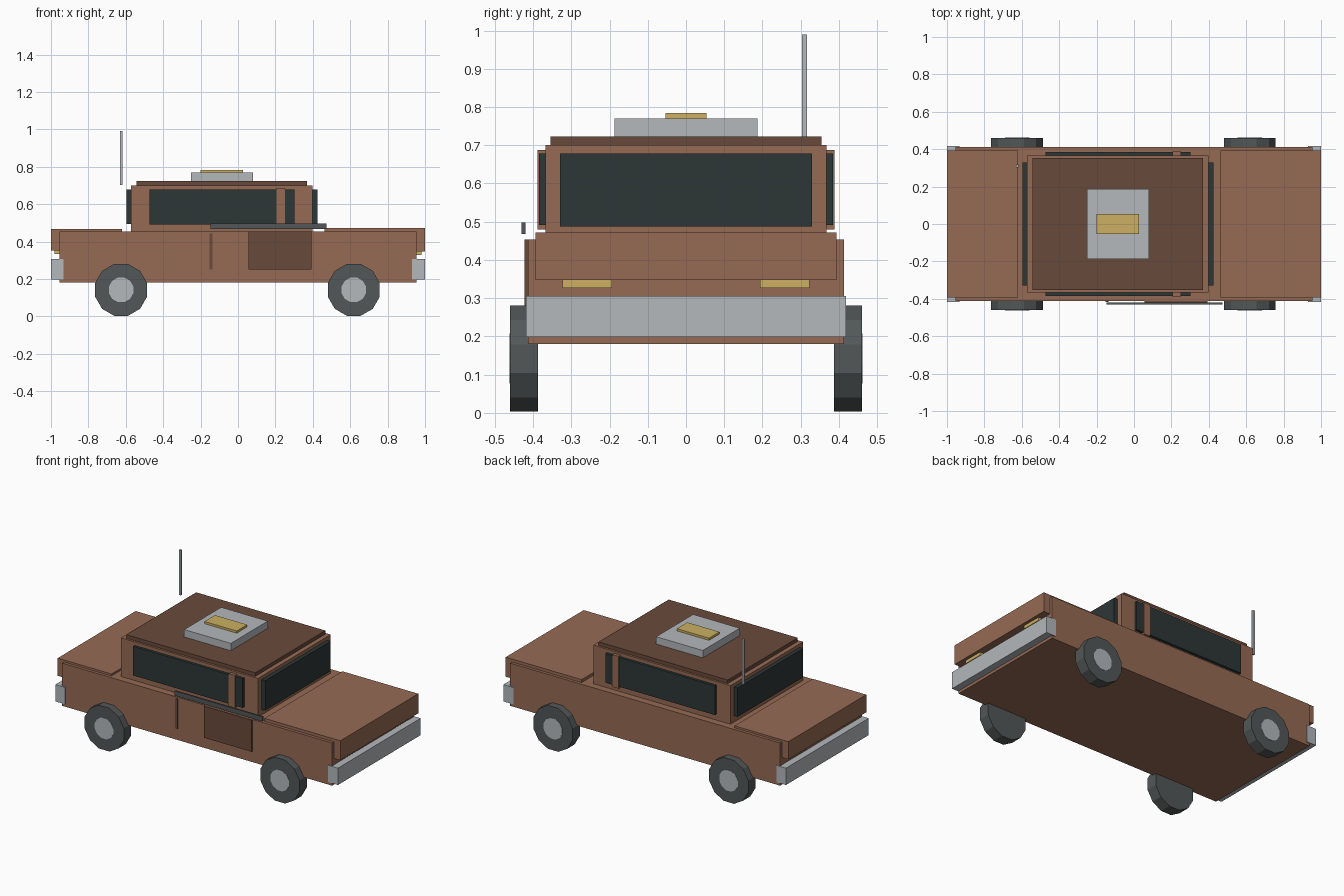
import bpy
import math

cube = bpy.data.objects.get("Cube")
if cube:
    bpy.data.objects.remove(cube, do_unlink=True)


def material(name, *rgb):
    """Flat material from 0-255 display colour."""
    linear = [((c / 255 + 0.055) / 1.055) ** 2.4 for c in rgb] + [1]
    mat = bpy.data.materials.new(name)
    mat.use_nodes = True
    mat.diffuse_color = linear
    mat.node_tree.nodes["Principled BSDF"].inputs["Base Color"].default_value = linear
    return mat


BROWN = material("rust brown", 150, 106, 84)
DARK = material("dark brown", 105, 74, 59)
GLASS = material("dark glass", 45, 54, 54)
SILVER = material("silver", 180, 184, 187)
GOLD = material("gold", 204, 176, 98)
RUBBER = material("rubber grey", 82, 87, 87)


def box(name, mat, x, y, z):
    """Box spanning the given (low, high) ranges."""
    spans = (x, y, z)
    bpy.ops.mesh.primitive_cube_add(size=1, location=[(a + b) / 2 for a, b in spans])
    ob = bpy.context.object
    ob.name = name
    ob.scale = [b - a for a, b in spans]
    bpy.ops.object.transform_apply(location=False, rotation=False, scale=True)
    ob.data.materials.append(mat)
    return ob


def disc(name, mat, radius, x, y, z):
    """Twelve-sided wheel part on the y axis, flat side down."""
    bpy.ops.mesh.primitive_cylinder_add(
        vertices=12, radius=radius, depth=y[1] - y[0],
        location=(x, (y[0] + y[1]) / 2, z),
        rotation=(math.pi / 2, math.radians(15), 0))
    ob = bpy.context.object
    ob.name = name
    ob.data.materials.append(mat)


def side_range(side, inner, outer):
    return tuple(sorted((side * inner, side * outer)))


# Body shell, hood and trunk
box("body", BROWN, (-0.955, 0.955), (-0.413, 0.413), (0.18, 0.453))
box("hood", BROWN, (0.463, 1.0), (-0.394, 0.394), (0.347, 0.472))
box("trunk", BROWN, (-1.0, -0.62), (-0.394, 0.394), (0.353, 0.466))

# Cabin and roof
box("cabin", BROWN, (-0.572, 0.399), (-0.367, 0.367), (0.44, 0.7))
box("roof", DARK, (-0.543, 0.37), (-0.354, 0.354), (0.7, 0.723))
box("roof_box", SILVER, (-0.25, 0.08), (-0.187, 0.187), (0.723, 0.77))
box("roof_beacon", GOLD, (-0.2, 0.028), (-0.053, 0.053), (0.77, 0.784))

# End windows
box("windshield", GLASS, (0.399, 0.424), (-0.33, 0.33), (0.487, 0.678))
box("rear_window", GLASS, (-0.597, -0.572), (-0.33, 0.33), (0.493, 0.678))

for side, word in ((-1, "right"), (1, "left")):
    # Side windows and pillars
    box("side_window_" + word, GLASS, (-0.473, 0.302),
        side_range(side, 0.36, 0.384), (0.492, 0.678))
    box("pillar_" + word, BROWN, (0.206, 0.25),
        side_range(side, 0.36, 0.388), (0.48, 0.687))
    # Lights at both ends
    lamp_y = side_range(side, 0.193, 0.323)
    box("front_lamp_" + word, GOLD, (0.95, 0.98), lamp_y, (0.327, 0.349))
    box("rear_lamp_" + word, GOLD, (-0.982, -0.95), lamp_y, (0.333, 0.354))
    # Wheels
    for x, end in ((0.619, "front"), (-0.625, "rear")):
        disc(f"{end}_tyre_{word}", RUBBER, 0.1435, x, side_range(side, 0.387, 0.46), 0.142)
        disc(f"{end}_hub_{word}", SILVER, 0.068, x, side_range(side, 0.4, 0.462), 0.142)

# Bumpers
box("front_bumper", SILVER, (0.93, 1.0), (-0.418, 0.418), (0.198, 0.306))
box("rear_bumper", SILVER, (-1.0, -0.932), (-0.418, 0.418), (0.198, 0.306))

# Antenna
box("antenna", SILVER, (-0.631, -0.617), (0.303, 0.317), (0.703, 0.99))

# Right-hand side details
box("door_patch", DARK, (0.056, 0.393), (-0.423, -0.413), (0.25, 0.453))
box("door_seam", DARK, (-0.152, -0.137), (-0.418, -0.412), (0.252, 0.443))
box("side_rail", RUBBER, (-0.147, 0.473), (-0.43, -0.42), (0.468, 0.498))
